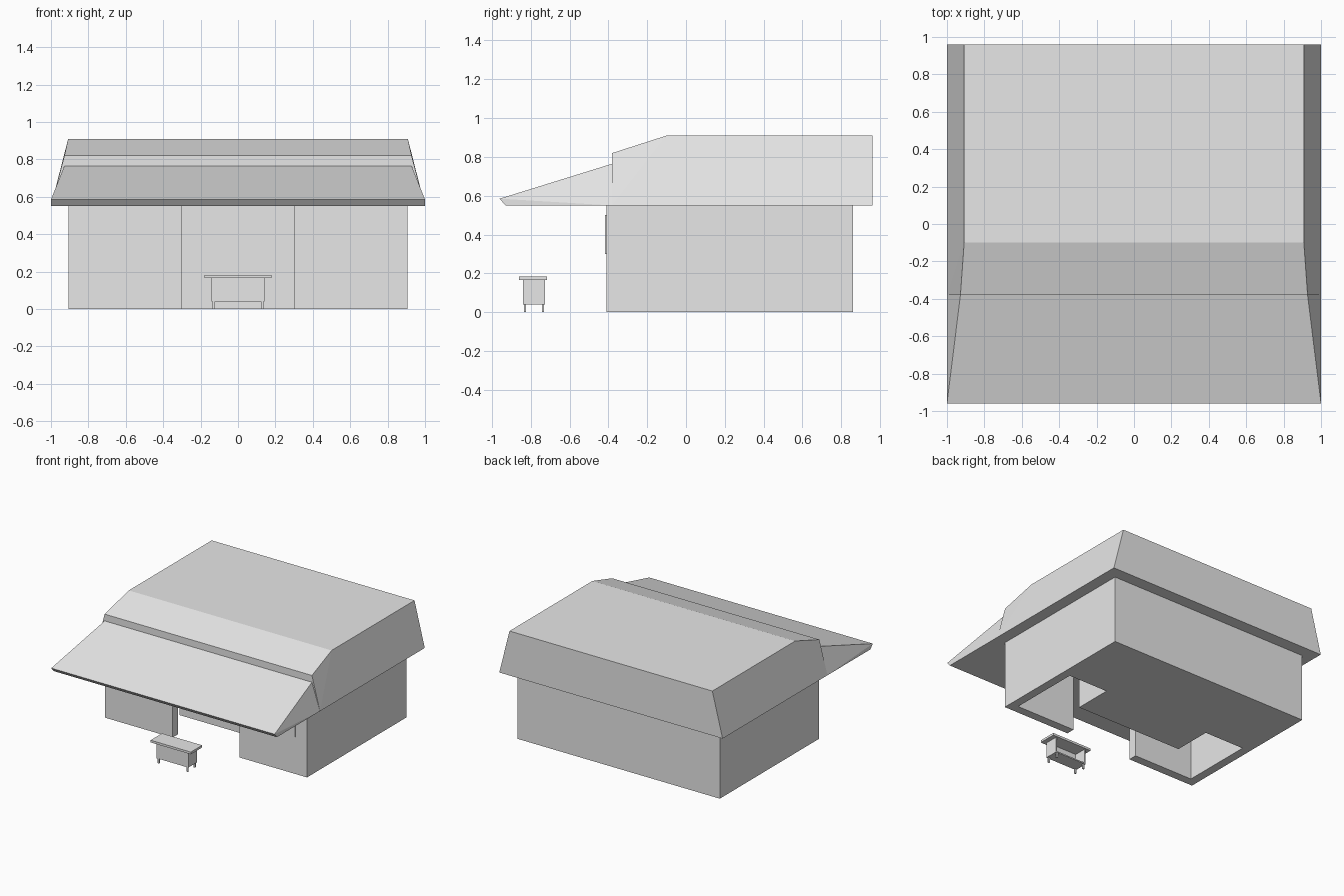
import bpy, bmesh

if "Cube" in bpy.data.objects:
    bpy.data.objects.remove(bpy.data.objects["Cube"])

grey = bpy.data.materials.new("plain grey")
grey.diffuse_color = (0.8, 0.8, 0.8, 1)
grey.use_nodes = True
grey.node_tree.nodes["Principled BSDF"].inputs["Base Color"].default_value = grey.diffuse_color


def finish(name, bm):
    bmesh.ops.recalc_face_normals(bm, faces=bm.faces)
    me = bpy.data.meshes.new(name)
    bm.to_mesh(me)
    bm.free()
    me.materials.append(grey)
    ob = bpy.data.objects.new(name, me)
    bpy.context.collection.objects.link(ob)
    return ob


def box(name, x0, x1, y0, y1, z0, z1):
    bm = bmesh.new()
    bmesh.ops.create_cube(bm, size=1)
    for v in bm.verts:
        v.co = (x1 if v.co.x > 0 else x0,
                y1 if v.co.y > 0 else y0,
                z1 if v.co.z > 0 else z0)
    return finish(name, bm)


# Building: mirrored floor plan with two side rooms and a recessed centre
half = [(0.905, 0.86), (0.905, -0.41), (0.30, -0.41), (0.30, -0.34),
        (0.835, -0.34), (0.835, 0.255), (0.48, 0.255), (0.48, -0.06)]
plan = half + [(-x, y) for x, y in reversed(half)]
bm = bmesh.new()
base = bm.faces.new([bm.verts.new((x, y, 0)) for x, y in plan])
ext = bmesh.ops.extrude_face_region(bm, geom=[base], use_keep_orig=True)
for v in ext["geom"]:
    if isinstance(v, bmesh.types.BMVert):
        v.co.z = 0.55
finish("building_walls", bm)

# Roof: stepped side profile (y, z, half width), narrowing towards the top
prof = [(-0.96, 0.585, 1.0), (-0.93, 0.55, 1.0), (-0.38, 0.55, 1.0),
        (0.96, 0.55, 1.0), (0.96, 0.91, 0.908), (-0.10, 0.91, 0.908),
        (-0.38, 0.82, 0.928), (-0.38, 0.765, 0.928)]
bm = bmesh.new()
sides = [[bm.verts.new((s * w, y, z)) for y, z, w in prof] for s in (-1, 1)]
n = len(prof)
for i in range(n):
    j = (i + 1) % n
    bm.faces.new((sides[0][i], sides[0][j], sides[1][j], sides[1][i]))
for s in sides:
    for ids in ((0, 1, 2), (0, 2, 7), (7, 2, 6), (6, 2, 5), (5, 2, 3), (5, 3, 4)):
        bm.faces.new([s[i] for i in ids])
finish("roof", bm)

# Thin boards on the front walls
for side, s in (("left", -1), ("right", 1)):
    a, b = sorted((s * 0.40, s * 0.80))
    box(side + "_wall_board", a, b, -0.416, -0.409, 0.30, 0.50)

# Counter in front, open at the back
box("counter_top", -0.18, 0.18, -0.86, -0.715, 0.165, 0.183)
box("counter_front", -0.143, 0.143, -0.84, -0.83, 0.04, 0.166)
box("counter_floor", -0.143, 0.143, -0.835, -0.727, 0.04, 0.05)
for side, s in (("left", -1), ("right", 1)):
    a, b = sorted((s * 0.133, s * 0.143))
    box(side + "_counter_side", a, b, -0.84, -0.727, 0.04, 0.166)
    a, b = sorted((s * 0.122, s * 0.135))
    for end, y in (("front", -0.835), ("back", -0.743)):
        box(f"{end}_{side}_counter_leg", a, b, y, y + 0.012, 0, 0.041)
